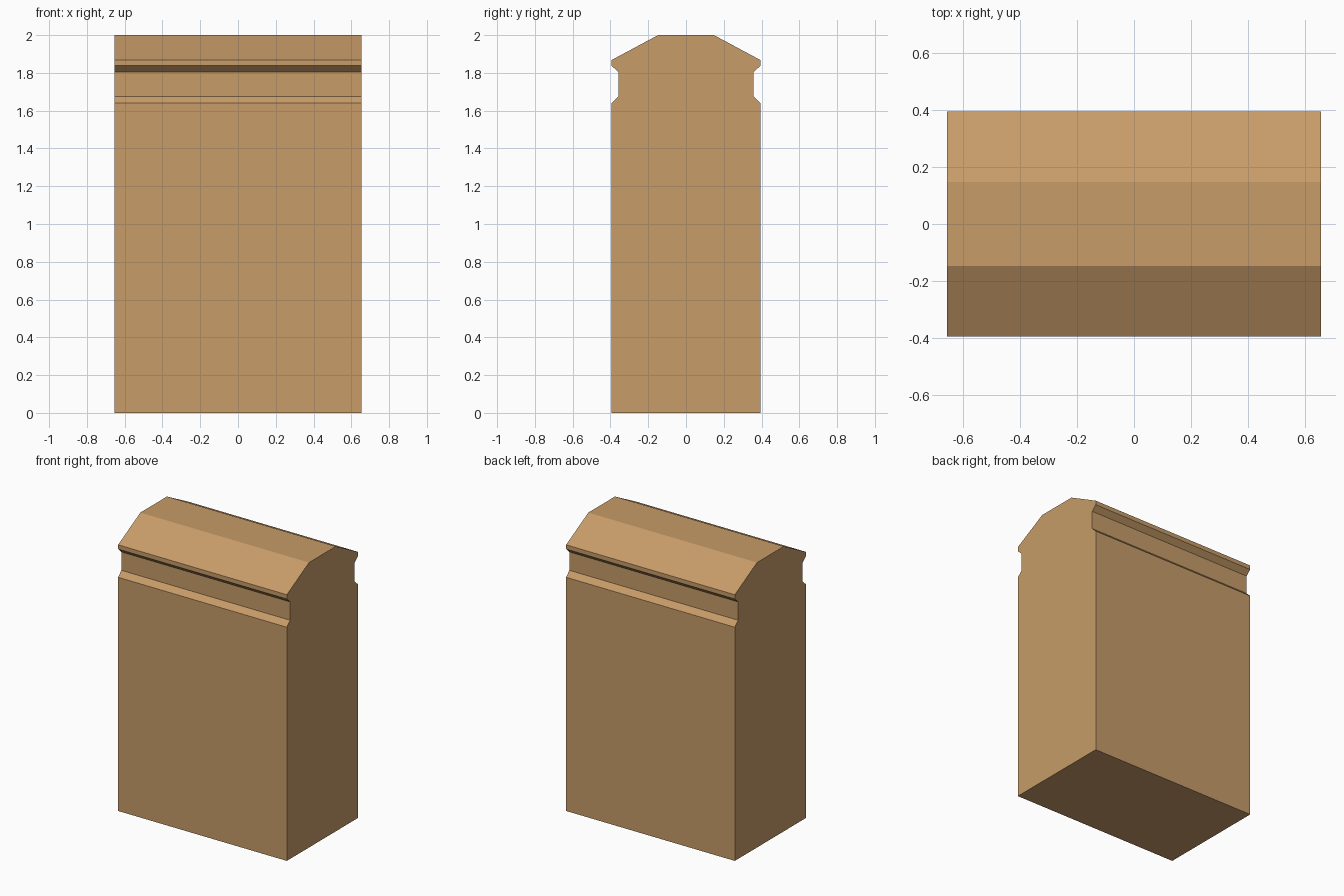
import bpy
import bmesh

if "Cube" in bpy.data.objects:
    bpy.data.objects.remove(bpy.data.objects["Cube"])

HALF_LENGTH = 0.655

# Tan material
tan = bpy.data.materials.new("warm_tan")
tan.diffuse_color = (0.571, 0.332, 0.140, 1.0)
tan.use_nodes = True
tan.node_tree.nodes["Principled BSDF"].inputs["Base Color"].default_value = tan.diffuse_color

# Half of the cross-section (y, z): body, recessed neck, lip, sloped cap
half = [(0.394, 0.0), (0.394, 1.64), (0.358, 1.675), (0.358, 1.804),
        (0.394, 1.838), (0.394, 1.868), (0.148, 2.0)]
profile = half + [(-y, z) for y, z in reversed(half)]

# Extrude the mirrored profile along x
bm = bmesh.new()
face = bm.faces.new([bm.verts.new((-HALF_LENGTH, y, z)) for y, z in profile])
result = bmesh.ops.extrude_face_region(bm, geom=[face], use_keep_orig=True)
moved = [g for g in result["geom"] if isinstance(g, bmesh.types.BMVert)]
bmesh.ops.translate(bm, verts=moved, vec=(2 * HALF_LENGTH, 0, 0))
bmesh.ops.recalc_face_normals(bm, faces=bm.faces)

mesh = bpy.data.meshes.new("capped_block")
bm.to_mesh(mesh)
bm.free()
mesh.materials.append(tan)
block = bpy.data.objects.new("capped_block", mesh)
bpy.context.collection.objects.link(block)
